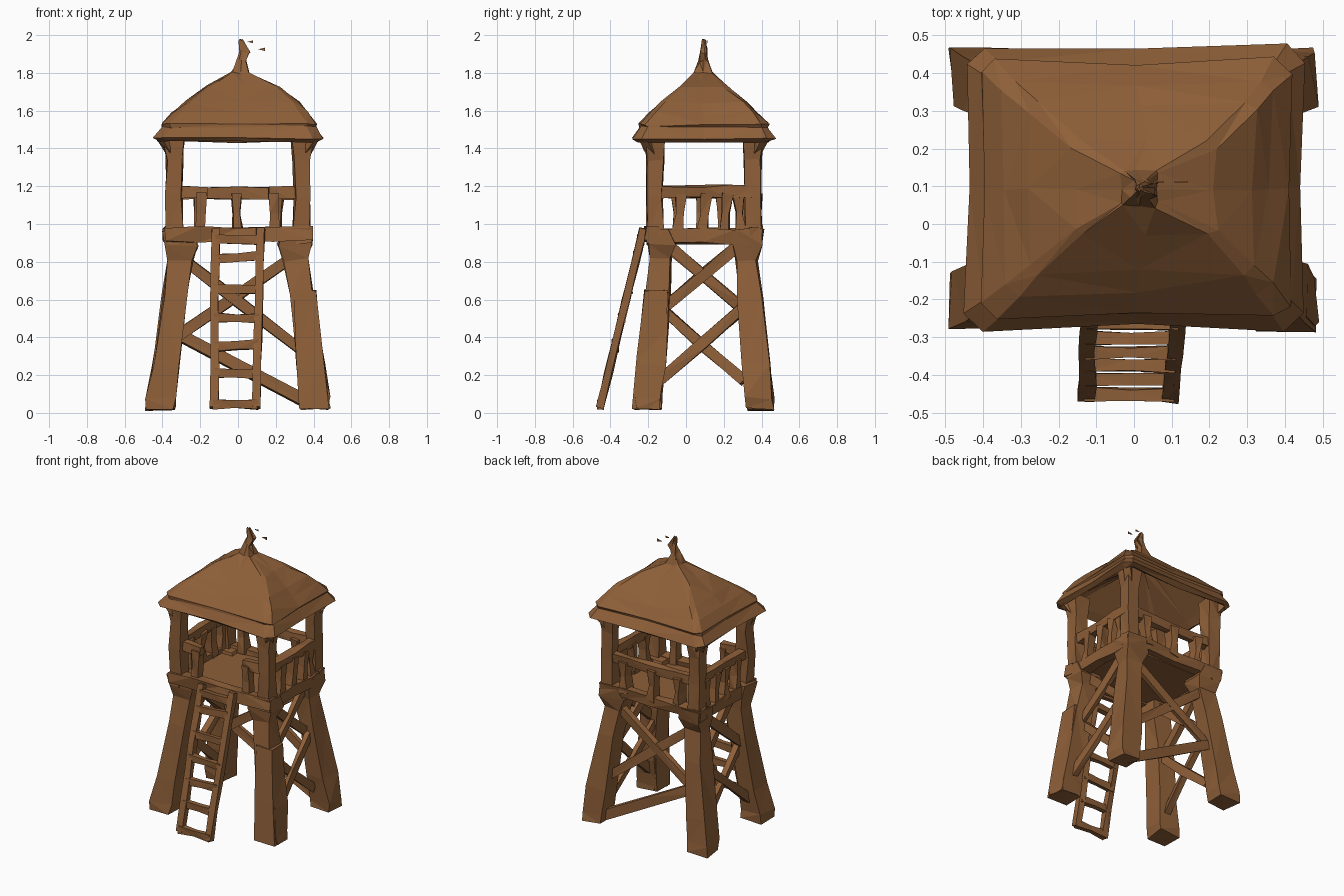
import bpy, bmesh, random
from mathutils import Vector

random.seed(4)
if "Cube" in bpy.data.objects:
    bpy.data.objects.remove(bpy.data.objects["Cube"])

wood = bpy.data.materials.new("brown wood")
wood.use_nodes = True
BROWN = (0.27, 0.115, 0.04, 1)
wood.diffuse_color = BROWN
wood.node_tree.nodes["Principled BSDF"].inputs["Base Color"].default_value = BROWN

CY = 0.095  # centre of the tower in y


def loft(name, rings, rough=0.008):
    """Skin a list of equal rings, cap both ends, and roughen the points."""
    bm = bmesh.new()
    rows = []
    for ring in rings:
        rows.append([bm.verts.new(Vector(p) + Vector([random.uniform(-rough, rough) for _ in "xyz"]))
                     for p in ring])
    n = len(rows[0])
    for low, high in zip(rows, rows[1:]):
        for i in range(n):
            j = (i + 1) % n
            bm.faces.new((low[i], low[j], high[j], high[i]))
    bm.faces.new(rows[0][::-1])
    bm.faces.new(rows[-1])
    bmesh.ops.triangulate(bm, faces=bm.faces[:])
    bmesh.ops.recalc_face_normals(bm, faces=bm.faces[:])
    mesh = bpy.data.meshes.new(name)
    bm.to_mesh(mesh)
    bm.free()
    mesh.materials.append(wood)
    obj = bpy.data.objects.new(name, mesh)
    bpy.context.collection.objects.link(obj)


def level_ring(x, y, z, hx, hy):
    return [(x - hx, y - hy, z), (x + hx, y - hy, z), (x + hx, y + hy, z), (x - hx, y + hy, z)]


def beam(name, a, b, wide, deep, rough=0.006, steps=2, flare=1.0):
    """Rough squared timber from a to b, its ends flare times as thick as its middle."""
    a, b = Vector(a), Vector(b)
    d = (b - a).normalized()
    ref = Vector((0, 0, 1)) if abs(d.z) < 0.95 else Vector((0, 1, 0))
    side = d.cross(ref).normalized() * wide / 2
    up = side.normalized().cross(d) * deep / 2
    rings = []
    for i in range(steps + 1):
        t = i / steps
        c = a.lerp(b, t)
        k = 1 + (flare - 1) * abs(2 * t - 1)
        rings.append([c - (side + up) * k, c + (side - up) * k, c + (side + up) * k, c + (up - side) * k])
    loft(name, rings, rough)


# Splayed legs with flared heads, and roof posts above them
for sx, side in ((-1, "right"), (1, "left")):
    for sy, end in ((-1, "front"), (1, "back")):
        tag = end + "_" + side
        leg = [(0.41, 0.295, 0.02, 0.072, 0.068), (0.41, 0.295, 0.08, 0.075, 0.07),
               (0.385, 0.275, 0.25, 0.068, 0.07), (0.335, 0.243, 0.62, 0.06, 0.062),
               (0.305, 0.225, 0.81, 0.06, 0.052), (0.3, 0.23, 0.89, 0.085, 0.072),
               (0.32, 0.245, 0.97, 0.075, 0.065)]
        loft("leg_" + tag, [level_ring(sx * x, CY + sy * y, z, hx, hy) for x, y, z, hx, hy in leg], 0.01)
        post = [(0.335, 0.258, 0.93, 0.045, 0.045), (0.34, 0.262, 1.15, 0.04, 0.04),
                (0.335, 0.258, 1.34, 0.04, 0.042), (0.342, 0.258, 1.48, 0.06, 0.055)]
        loft("post_" + tag, [level_ring(sx * x, CY + sy * y, z, hx, hy) for x, y, z, hx, hy in post])
        # Short struts under the eaves
        beam("eave_strut_" + tag, (sx * 0.34, CY + sy * 0.26, 1.36),
             (sx * 0.4, CY + sy * 0.31, 1.46), 0.05, 0.045)

# Stepped lower block on one front leg
loft("leg_block", [level_ring(0.405, -0.212, 0.02, 0.075, 0.075), level_ring(0.38, -0.185, 0.3, 0.07, 0.07),
                   level_ring(0.355, -0.155, 0.65, 0.058, 0.064)])

# Platform floor and its edge beams
loft("platform_floor", [level_ring(0, CY, 0.91, 0.33, 0.25), level_ring(0, CY, 0.95, 0.34, 0.26)])
for s, end, side in ((-1, "front", "right"), (1, "back", "left")):
    y = CY + s * 0.275
    beam("platform_beam_" + end, (-0.39, y, 0.945), (0.39, y, 0.945), 0.06, 0.065, 0.01, 4, 1.15)
    x = s * 0.35
    beam("platform_beam_" + side, (x, CY - 0.3, 0.935), (x, CY + 0.3, 0.935), 0.06, 0.075, 0.01, 4, 1.15)

# Railing: back and both sides in full
beam("rail_back", (-0.36, 0.36, 1.165), (0.36, 0.36, 1.165), 0.045, 0.06, 0.008, 4, 1.1)
for x in (-0.2, 0, 0.2):
    lean = random.uniform(-0.03, 0.03)
    beam("baluster_back", (x, 0.36, 0.95), (x + lean, 0.36, 1.16), 0.04, 0.065, 0.008, 2, 1.3)
for s, side in ((-1, "right"), (1, "left")):
    x = s * 0.345
    beam("rail_" + side, (x, -0.18, 1.17), (x, 0.38, 1.17), 0.045, 0.06, 0.008, 4, 1.1)
    for y in (-0.045, 0.085, 0.2, 0.29):
        lean = random.uniform(-0.025, 0.025)
        beam("baluster_" + side, (x, y, 0.95), (x, y + lean, 1.16), 0.05, 0.04, 0.008, 2, 1.4)
    # Front railing stubs beside the ladder opening
    beam("rail_front_" + side, (s * 0.37, -0.16, 1.17), (s * 0.16, -0.16, 1.165), 0.045, 0.06)
    beam("baluster_front_" + side, (s * 0.2, -0.16, 0.95), (s * 0.19, -0.16, 1.16), 0.04, 0.055, 0.008, 2, 1.3)

# Two stacked crosses on each flank
for s, side in ((-1, "right"), (1, "left")):
    for z0, z1, n, f in ((0.17, 0.56, -0.14, 0.31), (0.56, 0.9, -0.11, 0.29)):
        xa, xb = s * (0.40 - 0.1 * z0), s * (0.40 - 0.1 * z1)
        beam("brace_up_" + side, (xa, n, z0), (xb, f, z1), 0.035, 0.055, 0.008)
        beam("brace_down_" + side, (xb - s * 0.025, n, z1), (xa - s * 0.025, f, z0), 0.035, 0.055, 0.008)

# Back cross and low diagonal
beam("brace_back_up", (-0.33, 0.36, 0.4), (0.3, 0.34, 0.83), 0.035, 0.055)
beam("brace_back_down", (-0.3, 0.33, 0.82), (0.34, 0.36, 0.33), 0.035, 0.055)
beam("brace_back_low", (-0.34, 0.37, 0.43), (0.38, 0.39, 0.05), 0.035, 0.06)

# Ladder
FOOT, HEAD = Vector((-0.015, -0.455, 0.03)), Vector((0, -0.225, 0.975))
for s, side in ((-1, "right"), (1, "left")):
    beam("ladder_rail_" + side, FOOT + Vector((s * 0.11, 0, 0)), HEAD + Vector((s * 0.12, 0, 0)),
         0.042, 0.04, 0.005, 5)
for t in (0.015, 0.19, 0.345, 0.5, 0.66, 0.84, 0.94):
    c = FOOT.lerp(HEAD, t)
    tilt = random.uniform(-0.01, 0.01)
    beam("ladder_rung", c + Vector((-0.12, 0, tilt)), c + Vector((0.12, 0, -tilt)), 0.03, 0.042, 0.004, 2, 1.2)


# Hollow hipped roof with clipped corners, a lapped eave layer and a bent spire
def roof_ring(x, hx, hy, z, clip):
    ring = []
    for i, j in ((-1, -1), (1, -1), (1, 1), (-1, 1)):
        near_x = (x + i * hx * (1 - clip), CY + j * hy, z)
        near_y = (x + i * hx, CY + j * hy * (1 - clip), z)
        middle = (x, CY + j * hy * 0.97, z) if i == j else (x + i * hx * 0.98, CY, z)
        ring += [near_y, near_x, middle] if i == j else [near_x, near_y, middle]
    return ring


ROOF = [(0, 0.04, 0.04, 1.72, 0.1), (0, 0.37, 0.3, 1.475, 0.1), (0, 0.415, 0.345, 1.435, 0.1),
        (0.003, 0.452, 0.377, 1.452, 0.12), (0.005, 0.405, 0.337, 1.515, 0.1),
        (0.005, 0.41, 0.342, 1.53, 0.1), (0.01, 0.355, 0.285, 1.59, 0.1),
        (0.02, 0.3, 0.225, 1.645, 0.1), (0.03, 0.19, 0.125, 1.73, 0.12),
        (0.012, 0.05, 0.05, 1.8, 0.2), (0.018, 0.022, 0.024, 1.86, 0.2),
        (0.035, 0.028, 0.018, 1.91, 0.2), (0.014, 0.005, 0.006, 1.975, 0.2)]
loft("roof", [roof_ring(*r) for r in ROOF], 0.007)

# Tattered flag scraps
for x, z, size in ((0.065, 1.965, 0.014), (0.125, 1.925, 0.018)):
    loft("flag_scrap", [[(x - size, y, z), (x + size, y, z - size / 2), (x + size, y, z + size / 2)]
                        for y in (0.11, 0.114)], 0)
